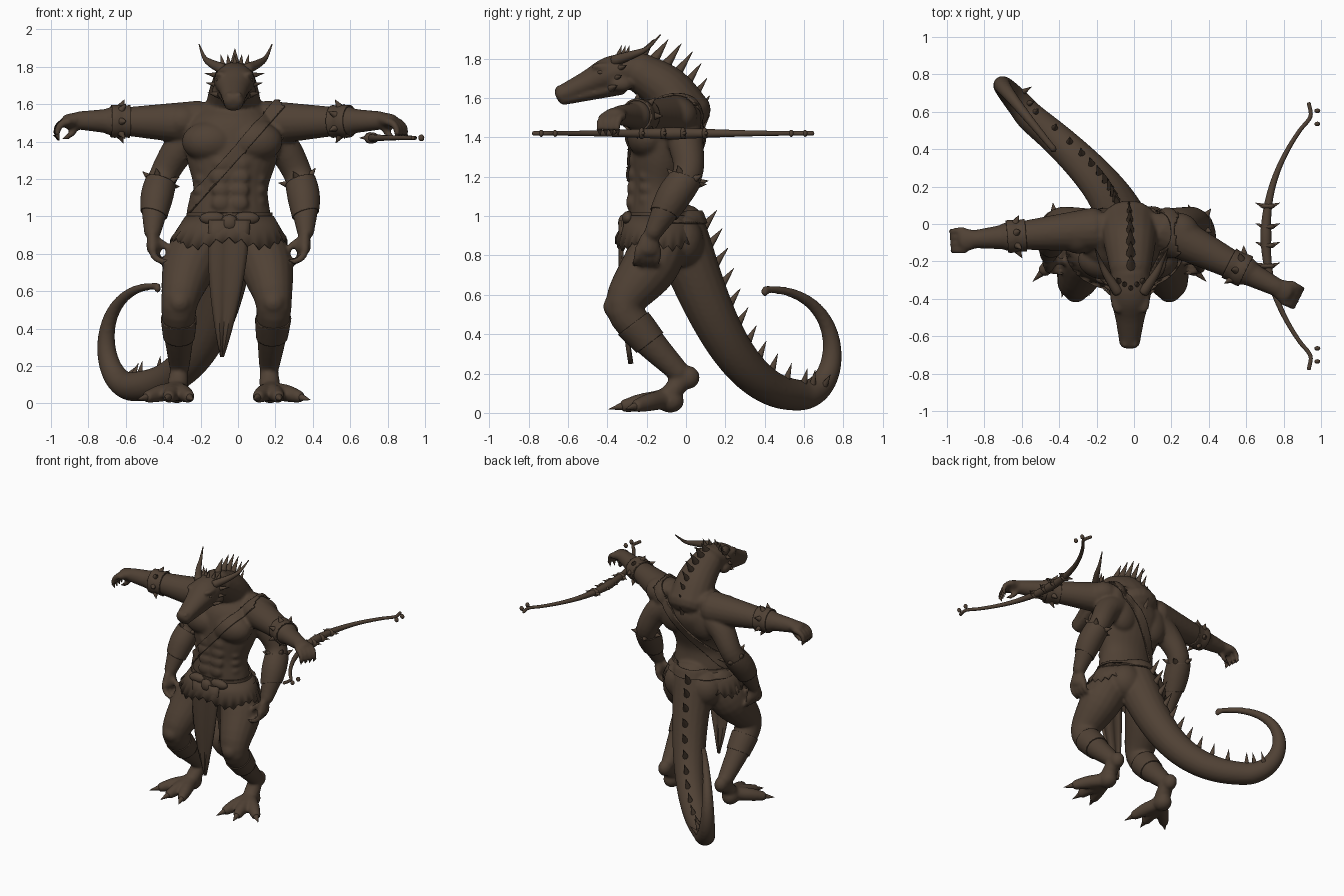
import bpy, bmesh, math
from mathutils import Vector, Matrix
from mathutils.geometry import interpolate_bezier

cube = bpy.data.objects.get("Cube")
if cube:
    bpy.data.objects.remove(cube, do_unlink=True)

brown = bpy.data.materials.new("dark_brown_hide")
brown.use_nodes = True
brown.diffuse_color = (.08, .053, .035, 1)
brown.node_tree.nodes["Principled BSDF"].inputs["Base Color"].default_value = brown.diffuse_color

UP, DOWN, BACK, ACROSS = Vector((0, 0, 1)), Vector((0, 0, -1)), Vector((0, 1, 0)), Vector((1, 0, 0))
SIDES = {"right": -1, "left": 1}


def at(side, x, y, z):
    """Point mirrored by side about the slightly leaning middle line."""
    return Vector((side * x - .08 + .035 * z, y, z))


def finish(name, bm, thickness=0, offset=0):
    bmesh.ops.recalc_face_normals(bm, faces=bm.faces)
    mesh = bpy.data.meshes.new(name)
    bm.to_mesh(mesh)
    bm.free()
    mesh.materials.append(brown)
    ob = bpy.data.objects.new(name, mesh)
    bpy.context.collection.objects.link(ob)
    bpy.ops.object.select_all(action='DESELECT')
    ob.select_set(True)
    bpy.context.view_layer.objects.active = ob
    bpy.ops.object.shade_smooth_by_angle(angle=math.radians(50))
    if thickness:
        solid = ob.modifiers.new("thickness", 'SOLIDIFY')
        solid.thickness, solid.offset = thickness, offset
    return ob


def smooth_path(points, steps=5):
    """Catmull-Rom curve through (position, radius) pairs."""
    p = [Vector((*v, r)) for v, r in points]
    p = [2 * p[0] - p[1]] + p + [2 * p[-1] - p[-2]]
    out = []
    for a, b, c, d in zip(p, p[1:], p[2:], p[3:]):
        for i in range(steps):
            t = i / steps
            out.append(b + (c - a) * t / 2 + (a - b * 5 / 2 + 2 * c - d / 2) * t ** 2
                       + (3 * b - a - 3 * c + d) * t ** 3 / 2)
    return out + [p[-2]]


def tube(bm, points, ref=ACROSS, flat=1, sides=18):
    """Elliptical sweep with rounded ends; the wide axis lies along ref."""
    path = smooth_path(points)
    frames = []
    for i, p in enumerate(path):
        t = (path[min(i + 1, len(path) - 1)] - path[max(i - 1, 0)]).to_3d().normalized()
        a = (ref - t * ref.dot(t)).normalized()
        frames.append((p.to_3d(), t, a, t.cross(a) * flat, p.w))

    def cap(frame, sign):
        c, t, a, b, r = frame
        return [(c + t * sign * flat * r * math.sin(w) * .6, t, a, b, r * math.cos(w)) for w in (.5, 1)]

    rings = []
    for c, t, a, b, r in cap(frames[0], -1)[::-1] + frames + cap(frames[-1], 1):
        angles = [math.tau * k / sides for k in range(sides)]
        rings.append([bm.verts.new(c + (a * math.cos(w) + b * math.sin(w)) * r) for w in angles])
    for r, q in zip(rings, rings[1:]):
        for k in range(sides):
            bm.faces.new((r[k - 1], r[k], q[k], q[k - 1]))
    bm.faces.new(rings[0])
    bm.faces.new(rings[-1])


def blob(bm, centre, x, y, z):
    m = Matrix.Translation(centre) @ Matrix.Diagonal((x, y, z, 1))
    bmesh.ops.create_icosphere(bm, subdivisions=3, radius=1, matrix=m)


def spike(bm, base, direction, length, radius=.02):
    d = Vector(direction).normalized()
    m = Matrix.Translation(base + d * length / 2) @ d.to_track_quat('Z', 'Y').to_matrix().to_4x4()
    bmesh.ops.create_cone(bm, cap_ends=True, segments=10, radius1=radius, radius2=radius / 20,
                          depth=length, matrix=m)


def hand(palm, forward, curl):
    f = forward.normalized()
    n = (curl - f * curl.dot(f)).normalized()
    across = f.cross(n)
    tube(body, [(palm - f * .05, .045), (palm, .06), (palm + f * .03, .06)], across, .65)

    def finger(joint, bend, turn):
        chain = []
        for _ in range(4):
            chain.append((joint, .022 - .002 * len(chain)))
            heading = f * math.cos(bend) + n * math.sin(bend)
            joint, bend = joint + heading * .035, bend + turn
        tube(body, chain, across, sides=10)
        spike(claws, chain[-1][0], heading, .035, .014)

    for k in range(4):
        finger(palm + across * (k - 1.5) * .034 + f * .02, 0, .55)
    finger(palm - f * .02, 1.3, -.4)


body, claws, studs, horns = (bmesh.new() for _ in range(4))

# Torso, neck, head and jaw
torso = ((.9, -.13, .2), (1, -.14, .22), (1.15, -.14, .2), (1.3, -.12, .24), (1.45, -.08, .26), (1.55, -.05, .19))
tube(body, [(at(0, 0, y, z), r) for z, y, r in torso], flat=.7, sides=28)
neck = ((0, 1.5, .16), (-.1, 1.64, .14), (-.25, 1.74, .11))
tube(body, [(at(0, 0, y, z), r) for y, z, r in neck], flat=.9)
head = ((-.25, 1.75, .1), (-.38, 1.725, .11), (-.5, 1.675, .08), (-.64, 1.615, .055))
tube(body, [(at(0, 0, y, z), r) for y, z, r in head], flat=.8)
jaw = ((-.33, 1.66, .09), (-.63, 1.585, .045))
tube(body, [(at(0, 0, y, z), r) for y, z, r in jaw], flat=.5)

for s in SIDES.values():
    # Brow, nostril, cheek and eye
    blob(body, at(s, .07, -.41, 1.76), .035, .07, .02)
    blob(body, at(s, .03, -.64, 1.65), .015, .025, .015)
    blob(body, at(s, .08, -.33, 1.67), .04, .06, .04)
    blob(claws, at(s, .09, -.43, 1.73), .01, .02, .01)
    # Horns, cheek spikes and crown
    horn = ((.07, -.36, 1.79), (.13, -.27, 1.82), (.165, -.2, 1.85), (.195, -.13, 1.92))
    tube(horns, [(at(s, *p), .03 - .009 * i) for i, p in enumerate(horn)], sides=10)
    for i in range(3):
        spike(horns, at(s, .08, -.34 - i * .02, 1.75 - i * .05), (s, .5, .2), .09 - i * .01)
        spike(horns, at(s, .03 * i, -.35 + i * .02, 1.79), (s * i * .1, .3, 1), .08)
    # Pectoral, back, neck, shoulder and buttock muscles
    blob(body, at(s, .12, -.19, 1.4), .15, .11, .11)
    blob(body, at(s, .13, 0, 1.4), .12, .085, .15)
    blob(body, at(s, .14, -.02, 1.56), .13, .08, .05)
    blob(body, at(s, .27, -.05, 1.51), .11, .11, .095)
    blob(body, at(s, .1, -.02, .87), .13, .11, .13)
    # Belly and rib muscles
    for i in range(4):
        blob(body, at(s, .05, -.265 - i * .005, 1.28 - i * .07), .05, .025, .042)
        blob(body, at(s, .15, -.18, 1.26 - i * .06), .045, .06, .035)
    # Lower arm
    arm = ((.19, -.02, 1.43, .1), (.28, 0, 1.36, .09), (.36, .01, 1.22, .077), (.395, -.07, 1.09, .08), (.41, -.17, .91, .045))
    tube(body, [(at(s, *p), r) for *p, r in arm])
    hand(at(s, .4, -.19, .85), Vector((-s * .1, -.1, -1)), Vector((-s, -.2, 0)))
    # Leg, kneecap, heel and ball of the foot
    leg = ((.12, -.1, .92, .13), (.2, -.18, .75, .145), (.25, -.31, .55, .1), (.25, -.22, .4, .085), (.24, -.03, .2, .055))
    tube(body, [(at(s, *p), r) for *p, r in leg])
    blob(body, at(s, .25, -.37, .54), .06, .05, .06)
    blob(body, at(s, .24, .01, .18), .05, .06, .06)
    blob(body, at(s, .25, -.08, .06), .06, .07, .06)
    # Splayed toes with claws
    for turn in (-.3, .2, .8):
        heading = Vector((s * math.sin(turn), -math.cos(turn), 0))
        ball = at(s, .25, -.1, .08)
        tip = ball + heading * .22 + DOWN * .045
        tube(body, [(at(s, .24, -.02, .17), .05), (ball, .05), (ball.lerp(tip, .6), .045), (tip, .033)])
        spike(claws, tip, heading + DOWN * .2, .08, .023)

# Outstretched upper arms, tapering evenly to the hands
reach = {"right": Vector((-1, -.08, .02)), "left": Vector((.95, -.48, .02))}
shoulder = {name: at(s, .18, -.03, 1.5) for name, s in SIDES.items()}
for name, way in reach.items():
    root = shoulder[name]
    tube(body, [(root + way * d, .12 - d * .11) for d in (0, .2, .4, .65)], UP)
    blob(body, root + way * .45, .09, .08, .08)
    hand(root + way * .68, way + DOWN * .3, DOWN)

# Tail dropping from the hips and curling up at its end
drop = [(-.04, -.06, .95), (-.07, .05, .75), (-.1, .2, .1), (-.55, .57, .09)]
curl = [drop[-1], (-.75, .8, .07), (-.8, .85, .63), (-.43, .4, .63)]
spine = [p for bez in (drop, curl) for p in interpolate_bezier(*map(Vector, bez), 12)[:-1]]
spine.append(Vector(curl[-1]))
tail = [(p, .015 + .14 * (1 - i / len(spine)) ** 1.2) for i, p in enumerate(spine)]
tube(body, tail, Vector((.7, .7, 0)))
blob(body, spine[-1] + DOWN * .015, .02, .02, .025)

body_ob = finish("body", body)
remesh = body_ob.modifiers.new("blend", 'REMESH')
remesh.mode, remesh.voxel_size, remesh.use_smooth_shade = 'VOXEL', .011, True
relax = body_ob.modifiers.new("relax", 'SMOOTH')
relax.factor, relax.iterations = .5, 5

# Spine spikes: a row down the neck, then a row down the tail
spines = bmesh.new()
for i in range(8):
    w = .1 + i * .2
    base = at(0, 0, -.26 + .32 * math.sin(w), 1.4 + .41 * math.cos(w))
    spike(spines, base, BACK * .5 + UP * .7, .1 + .05 * math.sin(w * 2), .028)
for (before, _), (p, r), (after, _) in zip(tail, tail[1:14], tail[2:]):
    t = (after - before).normalized()
    g = Vector((-.2, .7, .6))
    out = (g - t * g.dot(t)).normalized()
    spike(spines, p + out * r * .9, out + UP * .7, .04 + r * .5, .01 + r * .1)
finish("spine_spikes", spines)
finish("horns_and_head_spikes", horns)

# Strap, belt and bracers cut as slices of the body skin
bpy.context.view_layer.update()
graph = bpy.context.evaluated_depsgraph_get()


def band(name, c, normal, half, thick, radius):
    n = normal.normalized()
    bm = bmesh.new()
    bm.from_object(body_ob, graph)
    bmesh.ops.delete(bm, geom=[v for v in bm.verts if (v.co - c).length > radius], context='VERTS')
    for s in SIDES.values():
        bmesh.ops.bisect_plane(bm, geom=bm.verts[:] + bm.edges[:] + bm.faces[:],
                               plane_co=c + n * half * s, plane_no=n * s, clear_outer=True)
    bm.normal_update()
    for v, d in [(v, v.normal.copy()) for v in bm.verts]:
        v.co += d * thick
    finish(name, bm, thick, -1)


def stud_ring(centre, axis, radius, count, length):
    turn = axis.to_track_quat('Z', 'Y')
    for k in range(count):
        w = math.tau * k / count
        d = turn @ Vector((math.cos(w), math.sin(w), 0))
        spike(studs, centre + d * radius, d - axis * .5, length)


band("chest_strap", at(0, -.07, -.1, 1.31), Vector((-.47, 0, .42)), .03, .012, .4)
band("belt", at(0, 0, -.13, .99), UP, .03, .012, .3)
for name, s in SIDES.items():
    cuff = shoulder[name] + reach[name] * .42
    band(name + "_upper_bracer", cuff, reach[name], .05, .01, .16)
    stud_ring(cuff, reach[name], .08, 7, .045)
    forearm = Vector((s * .3, -.35, -.9))
    band(name + "_lower_bracer", at(s, .39, -.06, 1.1), forearm, .1, .007, .16)
    stud_ring(at(s, .37, 0, 1.19), forearm, .07, 5, .05)
    band(name + "_shin_wrap", at(s, .25, -.22, .41), BACK * .6 + DOWN * .8, .065, .007, .16)
finish("bracer_spikes", studs)
finish("claws_and_eyes", claws)

# Ragged hip skirt flaring over the thighs
skirt = bmesh.new()
rings, count = [], 56
for j in range(3):
    ring = []
    for k in range(count):
        w = math.tau * k / count
        ragged = (.03 * (k % 2) + .02 * math.sin(w * 5)) * (j == 2)
        flare = .23 + .04 * j
        ring.append(skirt.verts.new(at(0, 0, -.14 + (flare * .6 + .03) * math.sin(w), 1 - .065 * j - ragged)
                                    + ACROSS * flare * math.cos(w)))
    rings.append(ring)
for r, q in zip(rings, rings[1:]):
    for k in range(count):
        skirt.faces.new((r[k], r[k - 1], q[k - 1], q[k]))
finish("hip_skirt", skirt, .012)

# Long loincloth narrowing to a point, with soft folds
cloth = bmesh.new()
bmesh.ops.create_grid(cloth, x_segments=8, y_segments=10, size=.5)
for v in cloth.verts:
    u, t = v.co.x, .5 - v.co.y
    width = .22 - .21 * t ** 2
    fold = .007 * math.cos(u * math.tau * 2)
    v.co = (u * width - .045 - .04 * t, fold - .33 - .07 * t * (1 - t) + .05 * t, .98 - .73 * t)
finish("loincloth", cloth, .012)

# Belt buckle with a knot of cloth on each side
buckle = bmesh.new()
blob(buckle, at(0, 0, -.315, .965), .045, .03, .045)
for s in SIDES.values():
    blob(buckle, at(s, .09, -.295, .99), .07, .03, .035)
finish("belt_buckle", buckle)

# Recurved bow with spiked grip, and beads where the string was tied
bow = bmesh.new()
stave = []
for i in range(-10, 11):
    t = abs(i) / 10
    bend = min(.3 * t ** 2.2, .25) - .02 * (t == 1)
    stave.append((Vector((.705 + bend, .071 * i - .065, 1.42)), .011 + .02 * (1 - t) ** 2))
tube(bow, stave, UP, sides=10)
for s in SIDES.values():
    for k in (.05, .16):
        grip = Vector((.715, s * k - .065, 1.42))
        blob(bow, grip, .04, .016, .03)
        for way in (ACROSS, -ACROSS):
            spike(bow, grip + way * .02, way + BACK * .4, .05, .015)
    for k in (.6, .67):
        blob(bow, Vector((.98, s * k - .065, 1.42)), .016, .012, .018)
finish("bow", bow)
